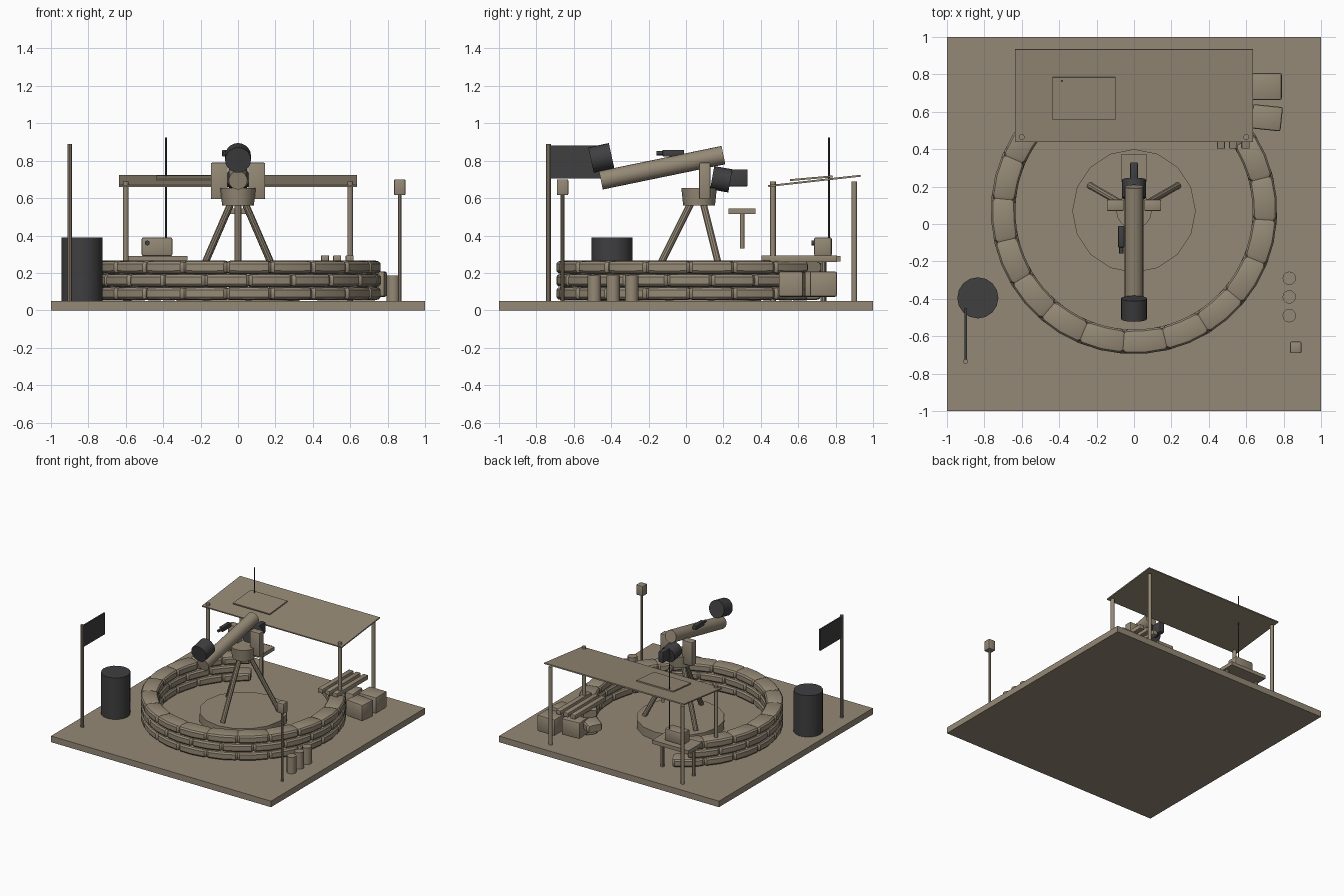
import bpy
import bmesh
from math import radians, sin, cos, pi
from mathutils import Vector, Matrix

default = bpy.data.objects.get("Cube")
if default:
    bpy.data.objects.remove(default, do_unlink=True)


def material(name, rgb):
    m = bpy.data.materials.new(name)
    m.use_nodes = True
    m.diffuse_color = (*rgb, 1)
    m.node_tree.nodes["Principled BSDF"].inputs["Base Color"].default_value = (*rgb, 1)
    return m


KHAKI = material("dusty khaki", (0.30, 0.25, 0.18))
DARK = material("charcoal", (0.05, 0.05, 0.053))


def finish(name, bm, mat, loc=(0, 0, 0), tilt=0, turn=0):
    bmesh.ops.recalc_face_normals(bm, faces=bm.faces)
    mesh = bpy.data.meshes.new(name)
    bm.to_mesh(mesh)
    bm.free()
    mesh.materials.append(mat)
    mesh.shade_smooth()
    mesh.set_sharp_from_angle(angle=radians(32))
    ob = bpy.data.objects.new(name, mesh)
    ob.location = loc
    ob.rotation_euler = (radians(tilt), 0, radians(turn))
    bpy.context.collection.objects.link(ob)
    return ob


def box(name, loc, size, mat=KHAKI, tilt=0, turn=0, bevel=0):
    bm = bmesh.new()
    bmesh.ops.create_cube(bm, size=1)
    bmesh.ops.scale(bm, vec=size, verts=bm.verts)
    if bevel:
        bmesh.ops.bevel(bm, geom=bm.edges[:], offset=bevel, segments=2,
                        profile=0.5, affect="EDGES")
    return finish(name, bm, mat, loc, tilt, turn)


def rod(name, start, end, r, mat=KHAKI, r_end=None, sides=16):
    a, b = Vector(start), Vector(end)
    bm = bmesh.new()
    turn = (b - a).to_track_quat("Z", "Y").to_matrix().to_4x4()
    bmesh.ops.create_cone(bm, cap_ends=True, segments=sides, radius1=r,
                          radius2=r if r_end is None else r_end,
                          depth=(b - a).length,
                          matrix=Matrix.Translation((a + b) / 2) @ turn)
    return finish(name, bm, mat)


def sandbag(name, mid, half, z):
    # Rounded section swept along a short arc, pinched at both ends
    bm = bmesh.new()
    rings = []
    for t, s in ((-1, 0.78), (-0.85, 0.97), (0, 1), (0.85, 0.97), (1, 0.78)):
        a = mid + half * t
        ring = []
        for k in range(12):
            q = 2 * pi * (k + 0.5) / 12
            c, d = cos(q), sin(q)
            u = 0.067 * s * abs(c) ** 0.5 * (1 if c > 0 else -1)
            w = 0.037 * s * abs(d) ** 0.5 * (1 if d > 0 else -1)
            ring.append(bm.verts.new(((0.7 + u) * cos(a),
                                      CENTRE_Y + (0.7 + u) * sin(a), z + w)))
        rings.append(ring)
    for r0, r1 in zip(rings, rings[1:]):
        for k in range(12):
            j = (k + 1) % 12
            bm.faces.new((r0[k], r0[j], r1[j], r1[k]))
    bm.faces.new(rings[0])
    bm.faces.new(rings[-1])
    finish(name, bm, KHAKI)


CENTRE_Y = 0.07

# Ground and round pedestal
box("ground_slab", (0, 0, 0.025), (2, 2, 0.05))
rod("pedestal", (0, CENTRE_Y, 0.05), (0, CENTRE_Y, 0.12), 0.33)

# Sandbag wall, open at the back, with staggered layers
BAGS = 16
step = radians(290) / BAGS
for layer in range(3):
    shift = step * (0.25 if layer % 2 else -0.25)
    for i in range(BAGS):
        sandbag(f"sandbag_{layer + 1}_{i + 1}",
                radians(125) + step * (i + 0.5) + shift, step * 0.51,
                0.09 + 0.07 * layer)

# Tripod and yoke
for i, deg in enumerate((30, 150, 270)):
    c, s = cos(radians(deg)), sin(radians(deg))
    rod(f"tripod_leg_{i + 1}", (0.27 * c, CENTRE_Y + 0.27 * s, 0.12),
        (0.04 * c, CENTRE_Y + 0.04 * s, 0.58), 0.019, sides=10)
rod("tripod_head", (0, CENTRE_Y, 0.56), (0, CENTRE_Y, 0.655), 0.085, r_end=0.095)
for side, x in (("left", 0.1), ("right", -0.1)):
    box(f"yoke_{side}", (x, 0.1, 0.692), (0.09, 0.06, 0.195), bevel=0.006)

# Sighting tube, hood, eyepiece and side finder
rod("sight_tube", (0, -0.455, 0.695), (0, 0.2, 0.83), 0.05, sides=20)
rod("tube_hood", (0, -0.508, 0.803), (0, -0.398, 0.827), 0.069, DARK, sides=20)
rod("eyepiece_body", (0, 0.14, 0.709), (0, 0.237, 0.692), 0.063, DARK)
box("eyepiece", (0, 0.27, 0.708), (0.042, 0.12, 0.092), DARK, bevel=0.008)
box("finder", (-0.068, -0.068, 0.84), (0.034, 0.115, 0.036), DARK, bevel=0.005)
rod("finder_lens", (-0.068, -0.158, 0.84), (-0.068, -0.12, 0.84), 0.011, DARK)

# Operator seat
box("seat", (0, 0.3, 0.53), (0.14, 0.145, 0.03))
rod("seat_post", (0, 0.3, 0.33), (0, 0.3, 0.52), 0.012)

# Shelter
box("shelter_roof", (0, 0.687, 0.692), (1.27, 0.498, 0.01), tilt=6.4)
box("roof_panel", (-0.267, 0.67, 0.706), (0.335, 0.23, 0.01), tilt=5)
for x in (-0.6, 0.6):
    for y in (0.465, 0.9):
        rod("shelter_pole", (x, y, 0.05), (x, y, 0.69), 0.015, sides=12)

# Radio table
box("table_top", (-0.435, 0.735, 0.275), (0.33, 0.18, 0.03))
for x in (-0.585, -0.3):
    rod("table_leg", (x, 0.735, 0.05), (x, 0.735, 0.265), 0.015, sides=10)
box("radio", (-0.433, 0.732, 0.34), (0.165, 0.095, 0.1), bevel=0.01)
rod("radio_knob", (-0.485, 0.672, 0.36), (-0.485, 0.69, 0.36), 0.013, DARK)
rod("antenna", (-0.385, 0.765, 0.38), (-0.385, 0.765, 0.925), 0.005, DARK, sides=8)

# Stores: crates and long bars
box("crate_1", (0.71, 0.735, 0.14), (0.16, 0.145, 0.135), bevel=0.01)
box("crate_2", (0.71, 0.568, 0.14), (0.16, 0.13, 0.135), turn=-6, bevel=0.01)
box("crate_3", (0.53, 0.68, 0.14), (0.16, 0.14, 0.135), turn=4, bevel=0.01)
for x in (0.465, 0.53, 0.597):
    box("long_bar", (x, 0.605, 0.276), (0.042, 0.405, 0.036), bevel=0.004)

# Barrel, canisters, lamp and flag
rod("barrel", (-0.835, -0.395, 0.05), (-0.835, -0.395, 0.39), 0.11, DARK)
for y in (-0.29, -0.39, -0.49):
    rod("canister", (0.83, y, 0.05), (0.83, y, 0.185), 0.036, sides=12)
rod("lamp_post", (0.865, -0.66, 0.05), (0.865, -0.66, 0.63), 0.011, sides=10)
box("lamp_head", (0.865, -0.66, 0.658), (0.062, 0.062, 0.085), bevel=0.008)
rod("flag_pole", (-0.9, -0.735, 0.05), (-0.9, -0.735, 0.89), 0.013, sides=10)
box("flag", (-0.9, -0.587, 0.793), (0.012, 0.275, 0.175), DARK)
